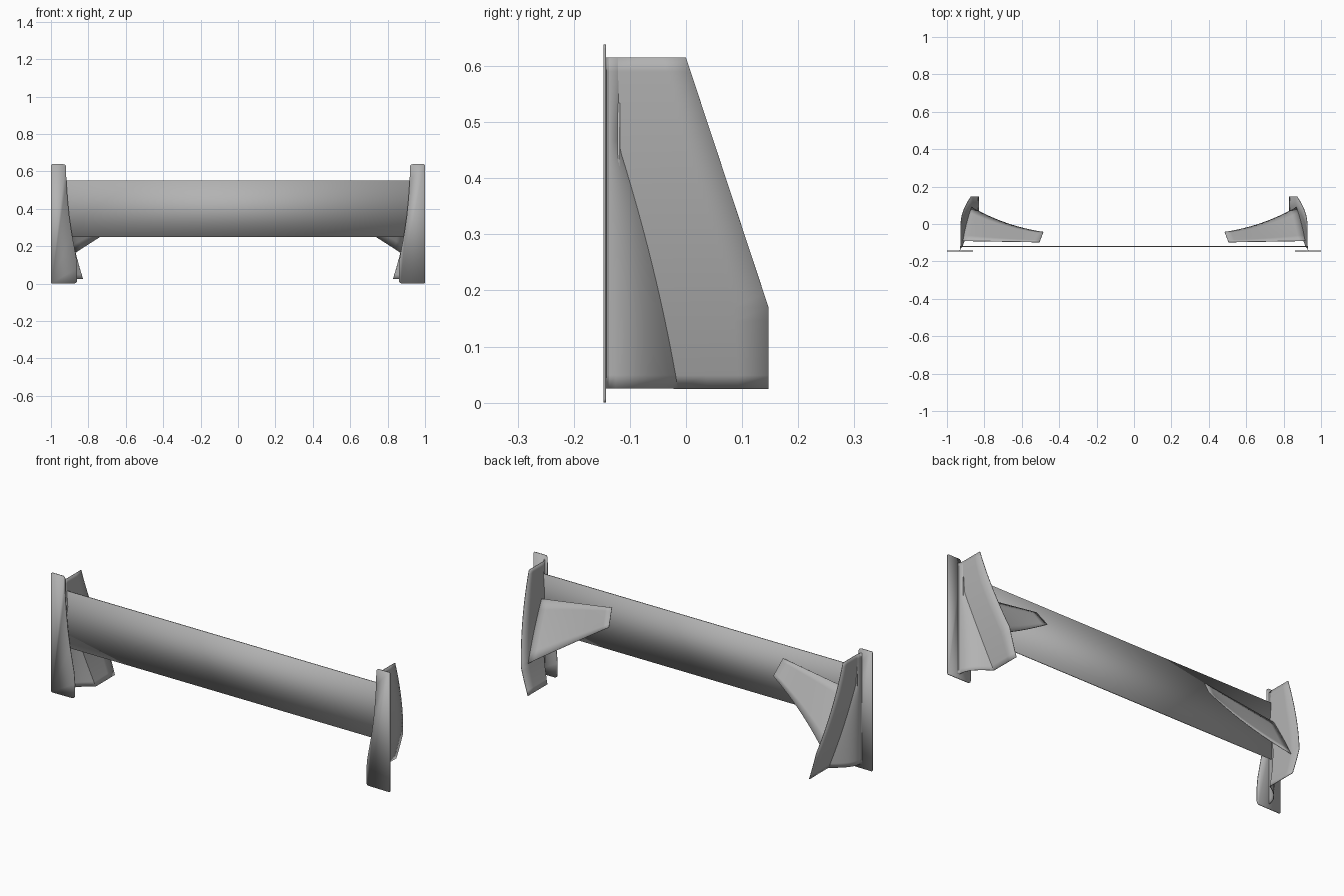
import bpy
import bmesh
from math import cos, sin, pi, radians

if "Cube" in bpy.data.objects:
    bpy.data.objects.remove(bpy.data.objects["Cube"], do_unlink=True)

grey = bpy.data.materials.new("plain_grey")
grey.use_nodes = True
colour = (0.45, 0.45, 0.45, 1)
grey.diffuse_color = colour
grey.node_tree.nodes["Principled BSDF"].inputs["Base Color"].default_value = colour


def sheet(name, rows, thick, mirror=True):
    """Thin sheet through equal-length rows of points."""
    bm = bmesh.new()
    grid = [[bm.verts.new(p) for p in row] for row in rows]
    for a, b in zip(grid, grid[1:]):
        for i in range(len(a) - 1):
            bm.faces.new((a[i], a[i + 1], b[i + 1], b[i]))
    return finish(name, bm, thick, mirror)


def finish(name, bm, thick, mirror):
    bmesh.ops.recalc_face_normals(bm, faces=bm.faces)
    mesh = bpy.data.meshes.new(name)
    bm.to_mesh(mesh)
    bm.free()
    mesh.materials.append(grey)
    ob = bpy.data.objects.new(name, mesh)
    bpy.context.collection.objects.link(ob)
    solid = ob.modifiers.new("thickness", "SOLIDIFY")
    solid.thickness = thick
    solid.offset = 0
    if mirror:
        mod = ob.modifiers.new("mirror", "MIRROR")
        mod.use_axis[0] = True
    bpy.ops.object.select_all(action="DESELECT")
    bpy.context.view_layer.objects.active = ob
    ob.select_set(True)
    bpy.ops.object.shade_smooth_by_angle(angle=radians(25))
    return ob


def lerp(a, b, t):
    return a + (b - a) * t


# Side fin: leaning flat rear, scooped front below a slanting crease
def lean(z):
    return 0.926 - 0.096 * ((0.63 - z) / 0.605) ** 2


def crease(z):
    u = min(z, 0.46) - 0.025
    return -0.015 - 0.17 * u - 0.17 * u * u


def rear(z):
    return 0.147 if z <= 0.17 else lerp(0.147, 0, (z - 0.17) / 0.445)


FRONT_X, FRONT_Y = 0.93, -0.138


def fin_row(z):
    row = [(FRONT_X + 0.01, -0.145, z), (FRONT_X + 0.003, -0.143, z)]
    for i in range(11):
        t = i / 10
        row.append((lerp(FRONT_X, lean(z), t * t), lerp(FRONT_Y, crease(z), t), z))
    row += [(lean(z), lerp(crease(z), rear(z), t), z) for t in (0.33, 0.67, 1)]
    return row


heights = [lerp(0.025, 0.17, i / 6) for i in range(6)]
heights += [lerp(0.17, 0.615, i / 18) for i in range(19)]
sheet("side_fin", [fin_row(z) for z in heights], 0.003)

# Front flange: upright strip, rounded corners, widening inward at the bottom
def corner(cx, cz, r, start):
    return [(cx + r * cos(start + i * pi / 8), cz + r * sin(start + i * pi / 8))
            for i in range(5)]


outline = corner(0.993, 0.631, 0.007, 0)
outline += corner(0.932, 0.625, 0.013, pi / 2)
outline += [(0.918, 0.55), (0.911, 0.45), (0.902, 0.36), (0.889, 0.27),
            (0.876, 0.2), (0.865, 0.14), (0.86, 0.08)]
outline += corner(0.875, 0.015, 0.014, pi)
outline += corner(0.993, 0.007, 0.007, 1.5 * pi)
bm = bmesh.new()
bm.faces.new([bm.verts.new((x, -0.145, z)) for x, z in outline])
finish("front_flange", bm, 0.004, True)

# Main cross panel between the fins
sheet("cross_panel", [[(x, -0.12, z) for x in (-0.925, 0.925)]
                      for z in (0.25, 0.55)], 0.005, mirror=False)

# Tapered bracing vane behind the panel at each end
def vane_row(s):
    low = [lerp(a, b, s) for a, b in zip((0.485, -0.043, 0.41), (0.871, 0.09, 0.165))]
    top = [lerp(a, b, s) for a, b in zip((0.505, -0.097, 0.49), (0.917, -0.09, 0.43))]
    low[1] -= 0.08 * s * (1 - s)
    row = []
    for i in range(7):
        t = i / 6
        x, y, z = (lerp(a, b, t) for a, b in zip(low, top))
        if s == 1:
            x = lean(z)
        row.append((x, y, z))
    return row


sheet("bracing_vane", [vane_row(i / 12) for i in range(13)], 0.003)
